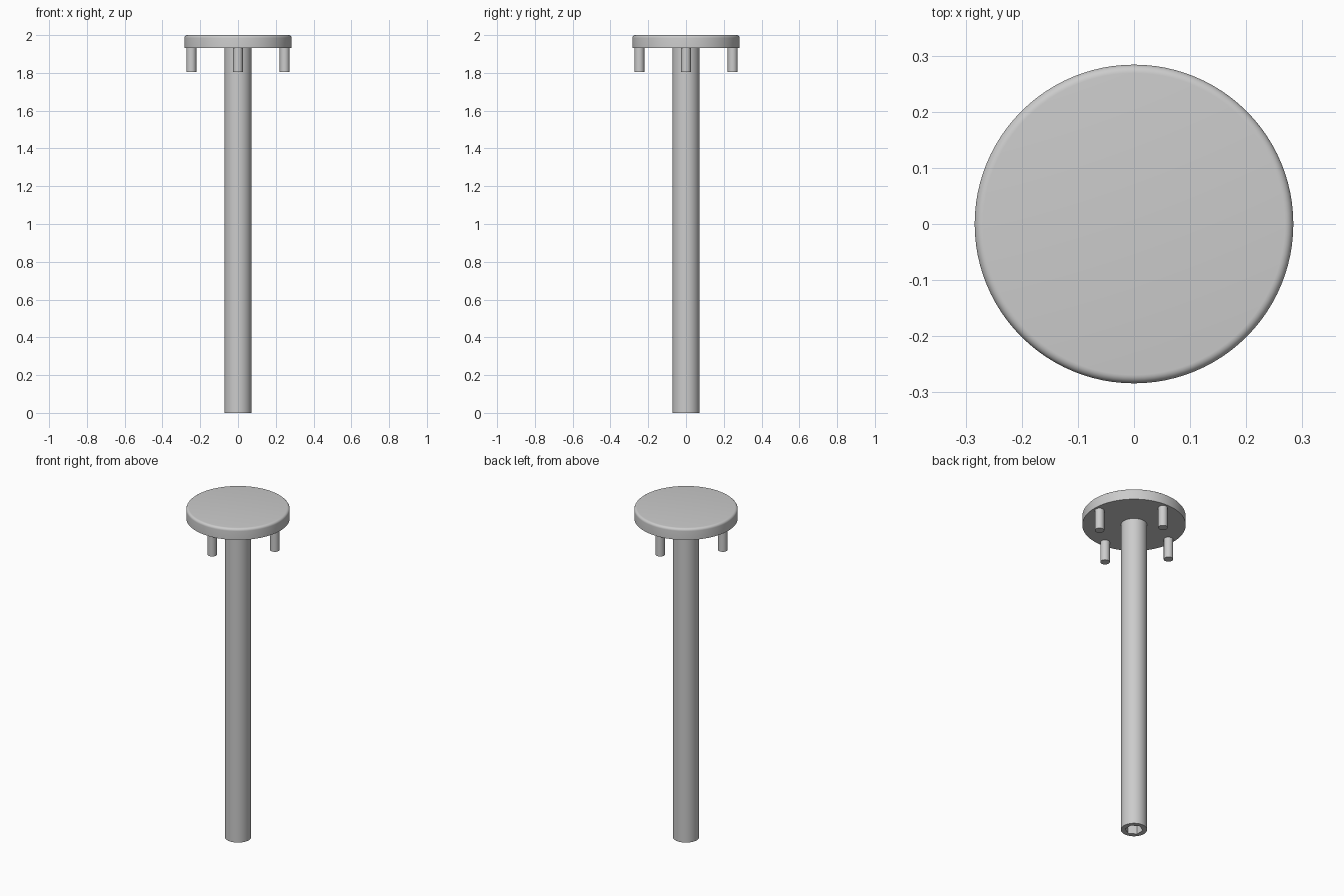
import bpy, bmesh, math

cube = bpy.data.objects.get("Cube")
if cube:
    bpy.data.objects.remove(cube, do_unlink=True)

grey = bpy.data.materials.new("plain grey")
grey.use_nodes = True
GREY = (0.6, 0.6, 0.6, 1.0)
grey.diffuse_color = GREY
grey.node_tree.nodes["Principled BSDF"].inputs["Base Color"].default_value = GREY


def loft(name, rings, segments, location=(0, 0, 0)):
    """Skin a stack of (radius, z) rings and cap both ends; radius may be a function of angle."""
    bm = bmesh.new()
    loops = []
    for radius, z in rings:
        loop = []
        for i in range(segments):
            a = math.tau * i / segments
            r = radius(a) if callable(radius) else radius
            loop.append(bm.verts.new((r * math.cos(a), r * math.sin(a), z)))
        loops.append(loop)
    for low, high in zip(loops, loops[1:]):
        for i in range(segments):
            j = (i + 1) % segments
            bm.faces.new((low[i], low[j], high[j], high[i]))
    bm.faces.new(loops[0][::-1])
    bm.faces.new(loops[-1])
    bmesh.ops.recalc_face_normals(bm, faces=bm.faces)
    mesh = bpy.data.meshes.new(name)
    bm.to_mesh(mesh)
    bm.free()
    mesh.materials.append(grey)
    obj = bpy.data.objects.new(name, mesh)
    obj.location = location
    bpy.context.collection.objects.link(obj)
    bpy.ops.object.select_all(action='DESELECT')
    obj.select_set(True)
    bpy.context.view_layer.objects.active = obj
    bpy.ops.object.shade_smooth_by_angle(angle=math.radians(35))
    return obj


def hexagon(a):
    """Hexagon outline with corners on the y axis."""
    step = math.pi / 3
    return 0.043 / math.cos((a + step / 2) % step - step / 2)


HEAD_BOTTOM, HEAD_R, FILLET = 1.932, 0.284, 0.015

# Round head with a rounded top rim
rim = [(HEAD_R - FILLET + FILLET * math.cos(t), 2 - FILLET + FILLET * math.sin(t))
       for t in (math.pi / 2 * k / 6 for k in range(7))]
loft("head", [(HEAD_R, HEAD_BOTTOM)] + rim, 96)

# Shaft with a hexagonal socket in its lower end
loft("shaft", [(hexagon, 0.12), (hexagon, 0), (0.072, 0), (0.072, HEAD_BOTTOM + 0.005)], 48)

# Four locating pins under the head
for k, side in enumerate(("left", "back", "right", "front")):
    a = k * math.pi / 2
    loft(side + "_pin", [(0.026, 1.806), (0.026, HEAD_BOTTOM + 0.005)], 32,
         (0.247 * math.cos(a), 0.247 * math.sin(a), 0))
